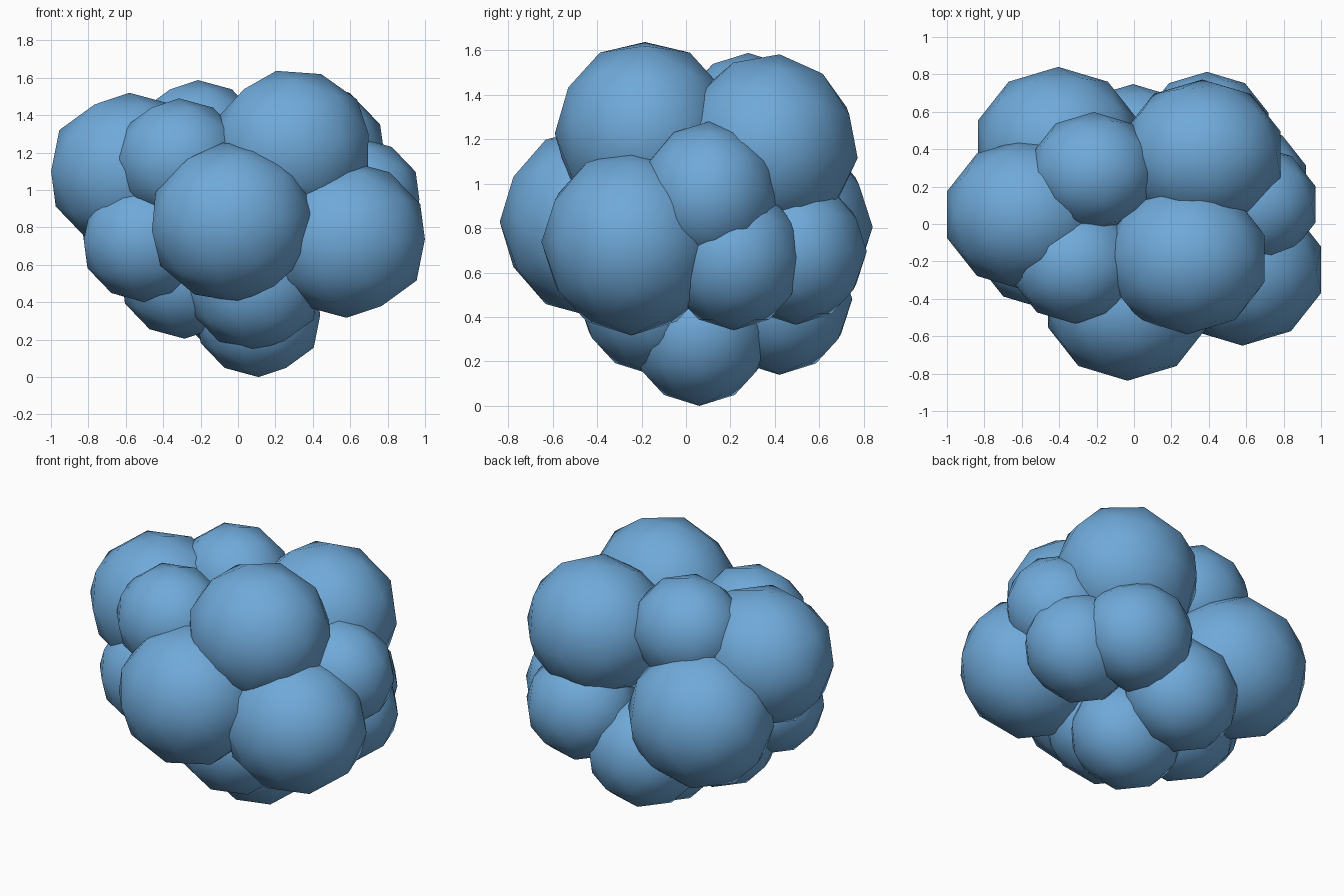
import bpy
from math import radians

if "Cube" in bpy.data.objects:
    bpy.data.objects.remove(bpy.data.objects["Cube"])

BIG, SMALL = 0.42, 0.33
STRETCH = (1.05, 0.965, 1.0)      # puffs are slightly wider than deep

mat = bpy.data.materials.new("blue")
mat.diffuse_color = (0.16, 0.40, 0.70, 1)
mat.use_nodes = True
mat.node_tree.nodes["Principled BSDF"].inputs["Base Color"].default_value = mat.diffuse_color


def puff(name, r, loc, tilt=(0, 0)):
    """One smooth-shaded low-poly ball of the cluster."""
    bpy.ops.mesh.primitive_ico_sphere_add(
        subdivisions=2, radius=r, location=loc,
        rotation=(radians(tilt[0]), radians(tilt[1]), 0))
    ob = bpy.context.object
    ob.name = name
    ob.scale = STRETCH
    ob.data.materials.append(mat)
    bpy.ops.object.shade_smooth()


# Large outer puffs
puff("front_puff", BIG + 0.008, (-0.035, -0.425, 0.828), (0, -6))
puff("right_puff", BIG, (0.58, -0.245, 0.737))
puff("top_front_puff", BIG, (0.285, -0.185, 1.225), (0, -11))
puff("left_puff", BIG, (-0.58, 0.05, 1.10))
puff("top_back_puff", BIG, (0.365, 0.37, 1.165), (-7, 0))
puff("back_left_puff", BIG + 0.01, (-0.405, 0.425, 0.805))

# Small filler puffs, upper half
puff("top_left_puff", SMALL, (-0.315, -0.215, 1.16))
puff("crown_puff", SMALL, (-0.215, 0.28, 1.258))
puff("right_upper_puff", SMALL, (0.64, 0.105, 0.95))

# Small filler puffs, lower half
puff("left_lower_puff", SMALL, (-0.495, -0.13, 0.73))
puff("right_lower_puff", SMALL, (0.59, 0.215, 0.67))
puff("back_right_puff", SMALL, (0.39, 0.495, 0.695))
puff("base_front_puff", SMALL + 0.02, (0.09, -0.15, 0.49))
puff("base_left_puff", SMALL + 0.01, (-0.285, 0.06, 0.545))
puff("base_back_puff", SMALL + 0.01, (-0.005, 0.42, 0.48))
puff("base_puff", SMALL, (0.11, 0.06, 0.33))
